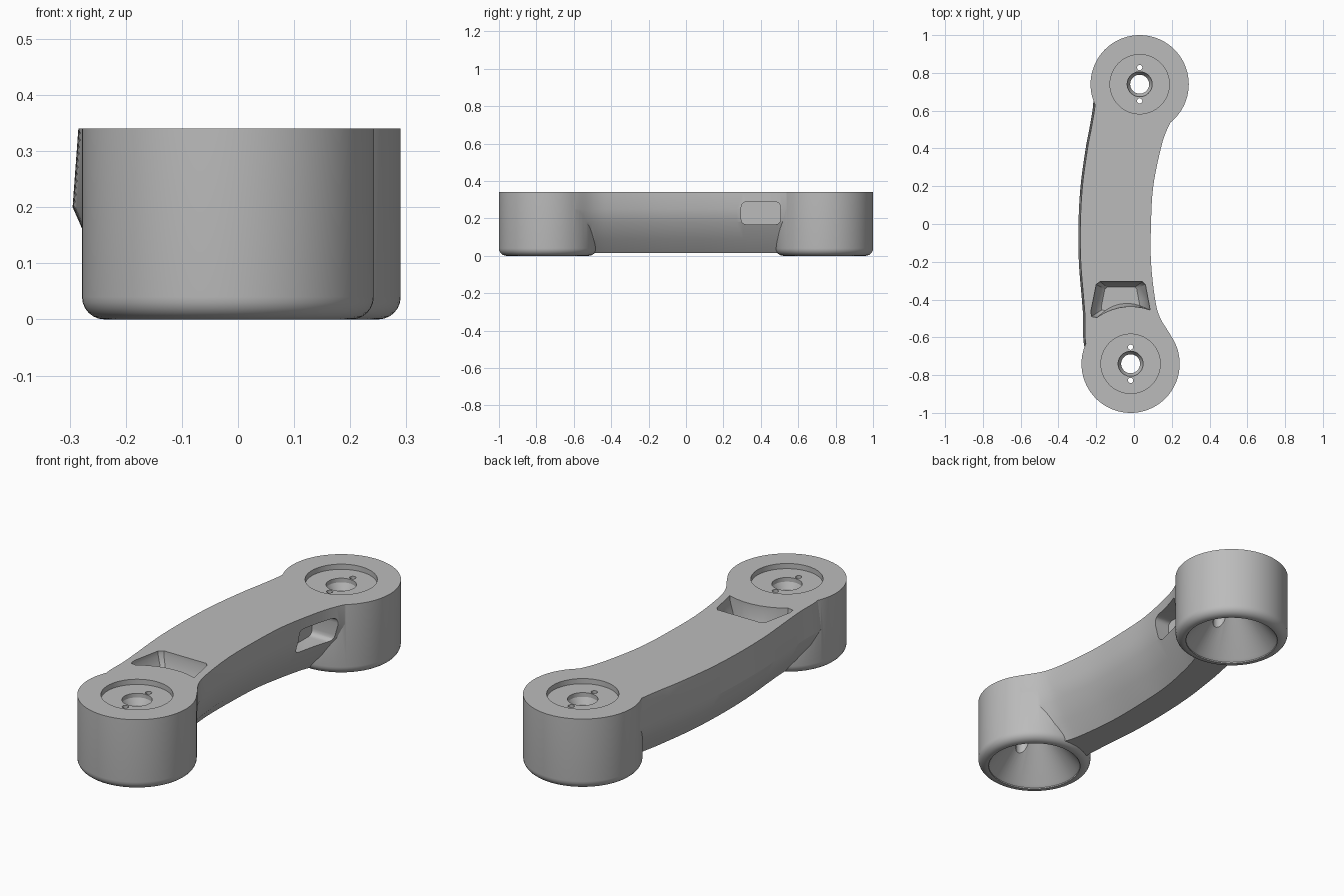
import bpy, bmesh, math
from mathutils import Vector

cube = bpy.data.objects.get("Cube")
if cube:
    bpy.data.objects.remove(cube, do_unlink=True)

grey = bpy.data.materials.new("warm_grey")
grey.use_nodes = True
colour = (0.5, 0.5, 0.5, 1)
grey.diffuse_color = colour
grey.node_tree.nodes["Principled BSDF"].inputs["Base Color"].default_value = colour

TOP = 0.34
HUB_R = 0.26
HUBS = [Vector((0.03, 0.74, 0)), Vector((-0.018, -0.74, 0))]


def loft(rings, name):
    """Skin a row of equal closed rings, cap both ends and face outward."""
    bm = bmesh.new()
    loops = [[bm.verts.new(p) for p in ring] for ring in rings]
    for a, b in zip(loops, loops[1:]):
        for i in range(len(a)):
            j = (i + 1) % len(a)
            bm.faces.new((a[i], a[j], b[j], b[i]))
    bm.faces.new(loops[0][::-1])
    bm.faces.new(loops[-1])
    bm.normal_update()
    if bm.calc_volume(signed=True) < 0:
        bmesh.ops.reverse_faces(bm, faces=bm.faces[:])
    mesh = bpy.data.meshes.new(name)
    bm.to_mesh(mesh)
    bm.free()
    mesh.materials.append(grey)
    obj = bpy.data.objects.new(name, mesh)
    bpy.context.scene.collection.objects.link(obj)
    return obj


def lathe(profile, centre, name, sides=72):
    """Turn a (radius, height) profile around a vertical axis."""
    angles = [2 * math.pi * i / sides for i in range(sides)]
    return loft([[centre + Vector((r * math.cos(a), r * math.sin(a), z))
                  for a in angles] for r, z in profile], name)


def combine(target, tool, operation="DIFFERENCE"):
    """Apply a boolean and discard the tool."""
    mod = target.modifiers.new("cut", "BOOLEAN")
    mod.operation, mod.object, mod.solver = operation, tool, "EXACT"
    bpy.context.view_layer.update()
    graph = bpy.context.evaluated_depsgraph_get()
    result = bpy.data.meshes.new_from_object(target.evaluated_get(graph))
    target.modifiers.remove(mod)
    target.data = result
    bpy.data.objects.remove(tool, do_unlink=True)


def smooth_path(points, steps=6):
    """Catmull-Rom curve through the points."""
    pts = [Vector(p) for p in points]
    ext = [2 * pts[0] - pts[1]] + pts + [2 * pts[-1] - pts[-2]]
    out = []
    for a, b, c, d in zip(ext, ext[1:], ext[2:], ext[3:]):
        for k in range(steps):
            t = k / steps
            out.append(0.5 * (2 * b + (c - a) * t + (2 * a - 5 * b + 4 * c - d) * t * t
                              + (3 * b - a - 3 * c + d) * t ** 3))
    return out + [pts[-1]]


def rounded(corners, radius, steps=5):
    """Round the corners of a 2D polygon."""
    pts = [Vector(c) for c in corners]
    out = []
    for i, p in enumerate(pts):
        a = p + (pts[i - 1] - p).normalized() * radius
        b = p + (pts[(i + 1) % len(pts)] - p).normalized() * radius
        for k in range(steps + 1):
            t = k / steps
            out.append(a * (1 - t) ** 2 + p * 2 * t * (1 - t) + b * t * t)
    return out


# Curved arm: (y, left edge, right edge) stations and an undercut section
stations = smooth_path([
    (-0.66, -0.25, 0.21), (-0.6, -0.258, 0.20), (-0.5, -0.258, 0.14),
    (-0.4, -0.265, 0.112), (-0.2, -0.281, 0.09), (0, -0.283, 0.09),
    (0.2, -0.272, 0.102), (0.4, -0.245, 0.142), (0.5, -0.226, 0.175),
    (0.6, -0.209, 0.225), (0.66, -0.203, 0.24)])
left_side = [(0, 0.35), (-0.011, 0.2), (0.02, 0.13), (0.06, 0.07), (0.1, 0.015)]
right_side = [(0.13, 0.015), (0.07, 0.09), (0.02, 0.18), (0, 0.25), (0, 0.35)]
arm = loft([[(xl + d, y, z) for d, z in left_side] + [(xr - d, y, z) for d, z in right_side]
            for y, xl, xr in stations], "curved_link_arm")

# Round end hubs with a filleted lower rim
fillet = [(HUB_R - 0.04 + 0.04 * math.sin(a), 0.04 - 0.04 * math.cos(a))
          for a in (k * math.pi / 12 for k in range(7))]
for hub in HUBS:
    combine(arm, lathe(fillet + [(HUB_R, 0.36)], hub, "hub"), "UNION")

# Trim the top flat
slab = [(-1, -2), (1, -2), (1, 2), (-1, 2)]
combine(arm, loft([[(x, y, z) for x, y in slab] for z in (TOP, 0.5)], "top_trim"))

# Hub machining: top recess, countersunk bore, conical underside, pin holes
for hub in HUBS:
    combine(arm, lathe([(0.157, TOP - 0.025), (0.157, 0.4)], hub, "recess_cutter"))
    combine(arm, lathe([(0.212, -0.02), (0.212, 0.006), (0.2, 0.017), (0.06, 0.2),
                        (0.05, 0.21), (0.05, 0.265), (0.066, 0.295), (0.066, 0.36)],
                       hub, "bore_cutter"))
    for side in (-1, 1):
        pin = hub + Vector((0, side * 0.088, 0))
        combine(arm, lathe([(0.03, -0.01), (0.03, 0.22), (0.014, 0.23), (0.014, 0.36)],
                           pin, "pin_hole_cutter", 24))

# Scooped pocket in the top, its near wall following the front hub
arc = [HUBS[1].xy + 0.303 * Vector((math.sin(a), math.cos(a)))
       for a in (math.radians(d) for d in range(-36, 21, 8))]
outline = arc + [Vector(p) for p in [
    (0.075, -0.4), (0.06, -0.32), (0.045, -0.305), (-0.18, -0.305),
    (-0.2, -0.32), (-0.228, -0.46), (-0.225, -0.49)]]
middle = Vector((-0.07, -0.39))
rings = [[(*(middle + (p - middle) * scale), z) for p in outline]
         for z, scale in ((0.36, 1), (0.32, 1), (0.25, 0.8), (0.23, 0.65))]
combine(arm, loft(rings, "top_pocket_cutter"))

# Rounded window pocket in the left side near the back hub
window = rounded([(0.295, 0.168), (0.505, 0.168), (0.505, 0.288), (0.295, 0.288)], 0.03)
combine(arm, loft([[(x, p.x, p.y) for p in window] for x in (0.04, 0.3)], "side_pocket_cutter"))

# Crisp edges, smooth curves
bpy.ops.object.select_all(action="DESELECT")
arm.select_set(True)
bpy.context.view_layer.objects.active = arm
bpy.ops.object.shade_smooth_by_angle(angle=math.radians(28))
